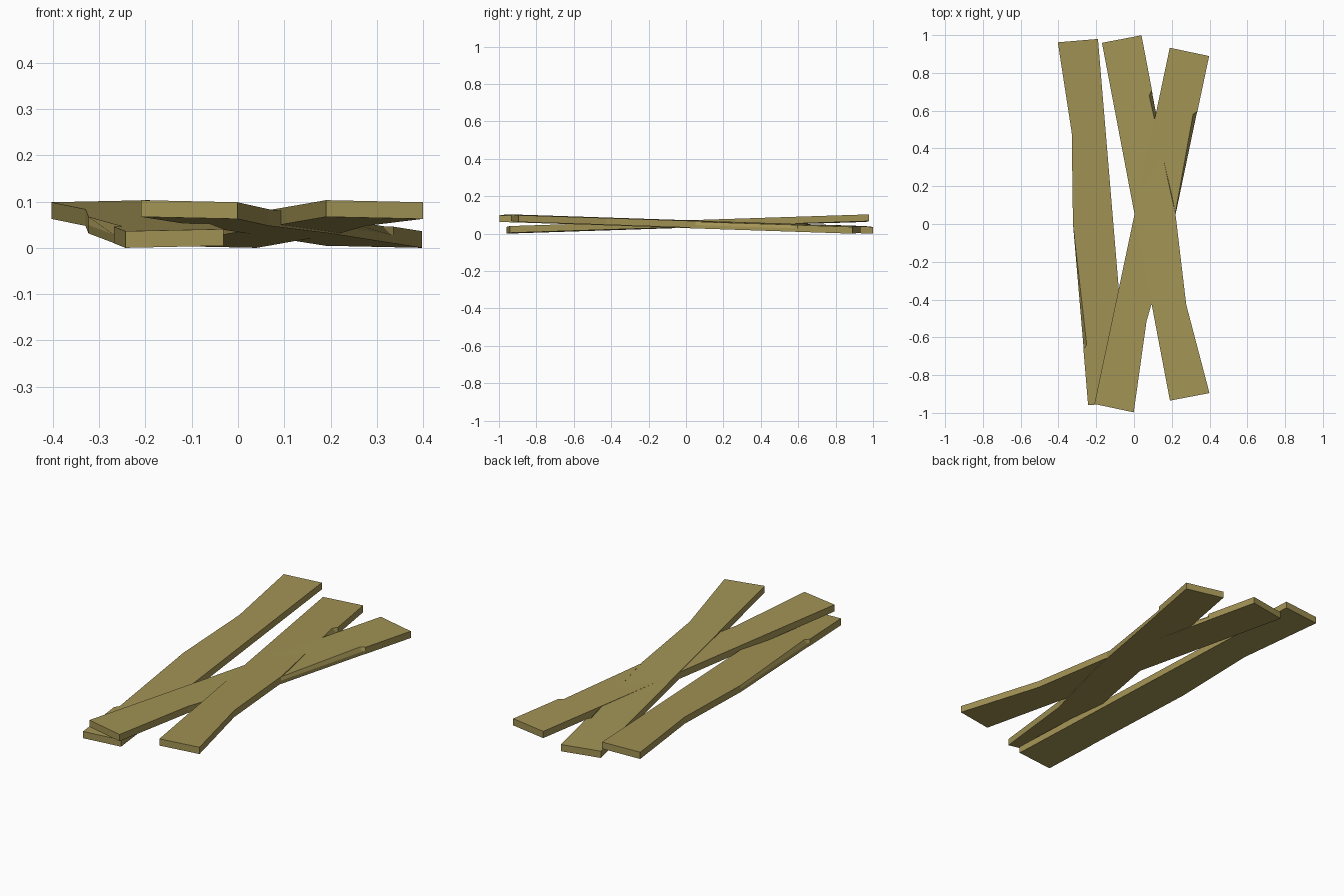
import bpy, bmesh, math

if "Cube" in bpy.data.objects:
    bpy.data.objects.remove(bpy.data.objects["Cube"])

wood = bpy.data.materials.new("wood")
wood.diffuse_color = (0.36, 0.29, 0.09, 1)
wood.use_nodes = True
wood.node_tree.nodes["Principled BSDF"].inputs["Base Color"].default_value = wood.diffuse_color

HALF_W, THICK = 0.1065, 0.036
RISE, ROLL = 0.0625, 0.0045

# Stations along the plank, low end to high end:
# position, worn edge at the top face, worn edge at mid depth and below
STATIONS = [
    (-0.964, HALF_W, HALF_W),
    (-0.665, HALF_W, HALF_W),
    (-0.645, 0.087, 0.105),
    (0.0, HALF_W, HALF_W),
    (0.48, 0.073, 0.073),
    (0.964, HALF_W, HALF_W),
]


def plank_mesh():
    bm = bmesh.new()
    rings = []
    for u, top, low in STATIONS:
        base = 0.0515 + RISE * u / (2 * 0.964)
        ring = []
        for v, h in ((-HALF_W, -0.5), (low, -0.5), (low, 0.0),
                     (top, 0.5), (-HALF_W, 0.5)):
            z = base + h * THICK - ROLL * v / (2 * HALF_W)
            ring.append(bm.verts.new((u, v, z)))
        rings.append(ring)
    for a, b in zip(rings, rings[1:]):
        for i in range(5):
            j = (i + 1) % 5
            bm.faces.new((a[i], a[j], b[j], b[i]))
    bm.faces.new(rings[0])
    bm.faces.new(rings[-1])
    bmesh.ops.recalc_face_normals(bm, faces=bm.faces)
    mesh = bpy.data.meshes.new("plank")
    bm.to_mesh(mesh)
    bm.free()
    mesh.materials.append(wood)
    return mesh


# Three copies of one plank: centre x, y and direction toward the raised end
mesh = plank_mesh()
for name, x, y, dx, dy in (
    ("left_plank", -0.217, 0.01, -0.16, 1.92),
    ("crossing_plank_a", 0.094, -0.032, -0.40, -1.89),
    ("crossing_plank_b", 0.115, 0.032, 0.36, -1.895),
):
    plank = bpy.data.objects.new(name, mesh)
    bpy.context.collection.objects.link(plank)
    plank.location = (x, y, 0)
    plank.rotation_euler.z = math.atan2(dy, dx)
